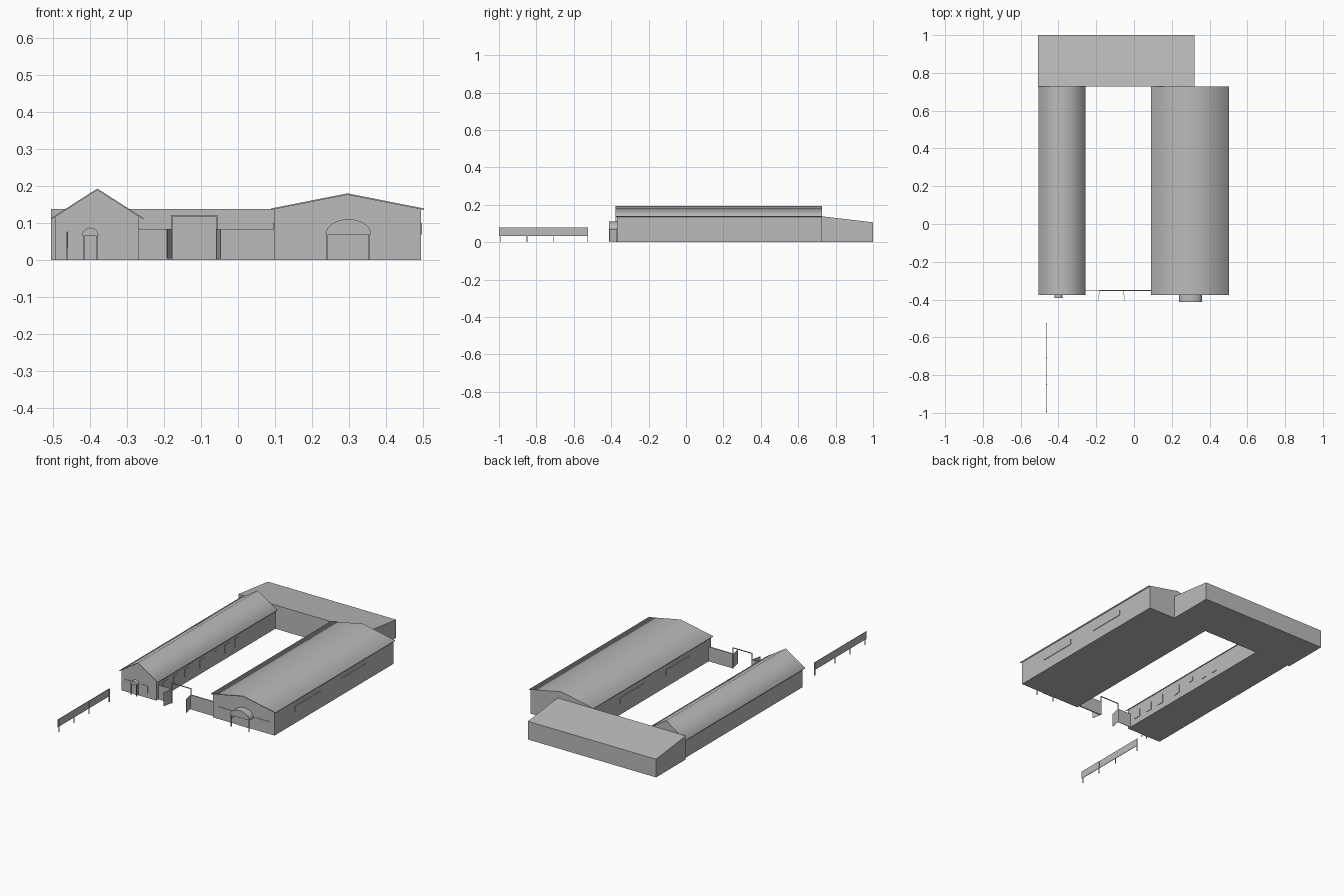
import bpy, math

cube = bpy.data.objects.get("Cube")
if cube:
    bpy.data.objects.remove(cube, do_unlink=True)

grey = bpy.data.materials.new("plain_grey")
grey.use_nodes = True
grey.diffuse_color = (0.5, 0.5, 0.5, 1)
grey.node_tree.nodes["Principled BSDF"].inputs["Base Color"].default_value = (0.5, 0.5, 0.5, 1)


def prism(name, profile, start, end, axis="y", smooth=False):
    """Extrude a closed profile along y (points x, z) or along x (points y, z)."""
    n = len(profile)
    verts = [(a, t, b) if axis == "y" else (t, a, b)
             for t in (start, end) for a, b in profile]
    faces = [(i, (i + 1) % n, n + (i + 1) % n, n + i) for i in range(n)]
    faces += [tuple(range(n))[::-1], tuple(range(n, 2 * n))]
    mesh = bpy.data.meshes.new(name)
    mesh.from_pydata(verts, [], faces)
    mesh.materials.append(grey)
    # Outward normals
    import bmesh
    bm = bmesh.new()
    bm.from_mesh(mesh)
    bmesh.ops.recalc_face_normals(bm, faces=bm.faces)
    bm.to_mesh(mesh)
    bm.free()
    for face in mesh.polygons:
        face.use_smooth = smooth and len(face.vertices) == 4
    obj = bpy.data.objects.new(name, mesh)
    bpy.context.collection.objects.link(obj)
    return obj


def box(name, x0, x1, y0, y1, z0, z1):
    return prism(name, [(x0, z0), (x1, z0), (x1, z1), (x0, z1)], y0, y1)


FRONT, REAR = -0.37, 0.727
THIN = 0.003


def hall(name, x0, x1, eave, ridge, over, drop):
    """Gabled hall with a thin, softly shaded roof sheet."""
    mid, t = (x0 + x1) / 2, 0.004
    prism(name + "_walls", [(x0, 0), (x1, 0), (x1, eave), (mid, ridge - t), (x0, eave)],
          FRONT, REAR)
    low = eave - drop
    prism(name + "_roof", [(x0 - over, low), (mid, ridge - t), (x1 + over, low),
                           (x1 + over, low + t), (mid, ridge), (x0 - over, low + t)],
          FRONT - 0.006, REAR, smooth=True)


def porch(name, mid, radius, spring, rise, depth, door):
    """Arched canopy on posts over a double door."""
    arch = [(mid + radius * math.cos(math.pi * i / 16),
             spring + rise * math.sin(math.pi * i / 16)) for i in range(17)]
    prism(name + "_canopy", arch, FRONT - depth, FRONT, smooth=True)
    for side in (-1, 1):
        px = mid + side * (radius - 0.005)
        box(name + "_post", px - 0.002, px + 0.002, FRONT - depth + 0.002,
            FRONT - depth + 0.006, 0, spring)
        x0, x1 = sorted((mid + side * 0.0005, mid + side * door))
        box(name + "_door", x0, x1, FRONT - THIN, FRONT, 0, spring - 0.005)


# Main buildings
hall("narrow_hall", -0.494, -0.268, 0.118, 0.193, 0.012, 0.009)
hall("wide_hall", 0.098, 0.495, 0.138, 0.18, 0.009, 0.003)
prism("rear_building", [(REAR, 0), (1, 0), (1, 0.106), (REAR, 0.138)], -0.507, 0.32, "x")

# Entrances
porch("narrow_porch", -0.4, 0.022, 0.066, 0.021, 0.023, 0.017)
porch("wide_porch", 0.299, 0.062, 0.068, 0.042, 0.042, 0.042)

# Front windows
for x0, x1, z0, z1 in ((-0.47, -0.433, 0.027, 0.071), (-0.359, -0.323, 0.027, 0.071),
                       (0.135, 0.23, 0.033, 0.073), (0.368, 0.463, 0.033, 0.073)):
    box("front_window", x0, x1, FRONT - THIN, FRONT, z0, z1)

# Courtyard windows of the narrow hall
for y in (-0.29, -0.19, -0.09, 0.05, 0.28, 0.37):
    box("courtyard_window", -0.268, -0.268 + THIN, y - 0.02, y + 0.02, 0.035, 0.085)
box("small_window", -0.268, -0.268 + THIN, 0.155, 0.185, 0.06, 0.085)

# Long windows on both sides of the wide hall
for x in (0.098 - THIN, 0.495):
    for y in (-0.18, 0.24):
        box("long_window", x, x + THIN, y, y + 0.23, 0.068, 0.1)

# Courtyard wall and gate
box("gate_wall_right", -0.268, -0.18, -0.352, -0.349, 0, 0.084)
box("gate_wall_left", -0.057, 0.098, -0.356, -0.349, 0, 0.084)
for x in (-0.181, -0.06):
    box("gate_post", x, x + 0.004, -0.354, -0.35, 0, 0.121)
box("gate_beam", -0.181, -0.056, -0.354, -0.35, 0.117, 0.121)
for x, side in ((-0.181, -1), (-0.058, 1)):
    leaf = box("gate_leaf", -0.001, 0.001, -0.06, 0, 0.003, 0.083)
    leaf.location = (x, -0.352, 0)
    leaf.rotation_euler.z = side * math.radians(11)

# Roadside board on posts
box("board_panel", -0.465, -0.462, -1, -0.523, 0.033, 0.077)
for y in (-0.99, -0.85, -0.71, -0.525):
    box("board_post", -0.465, -0.461, y - 0.002, y + 0.002, 0, 0.075)
